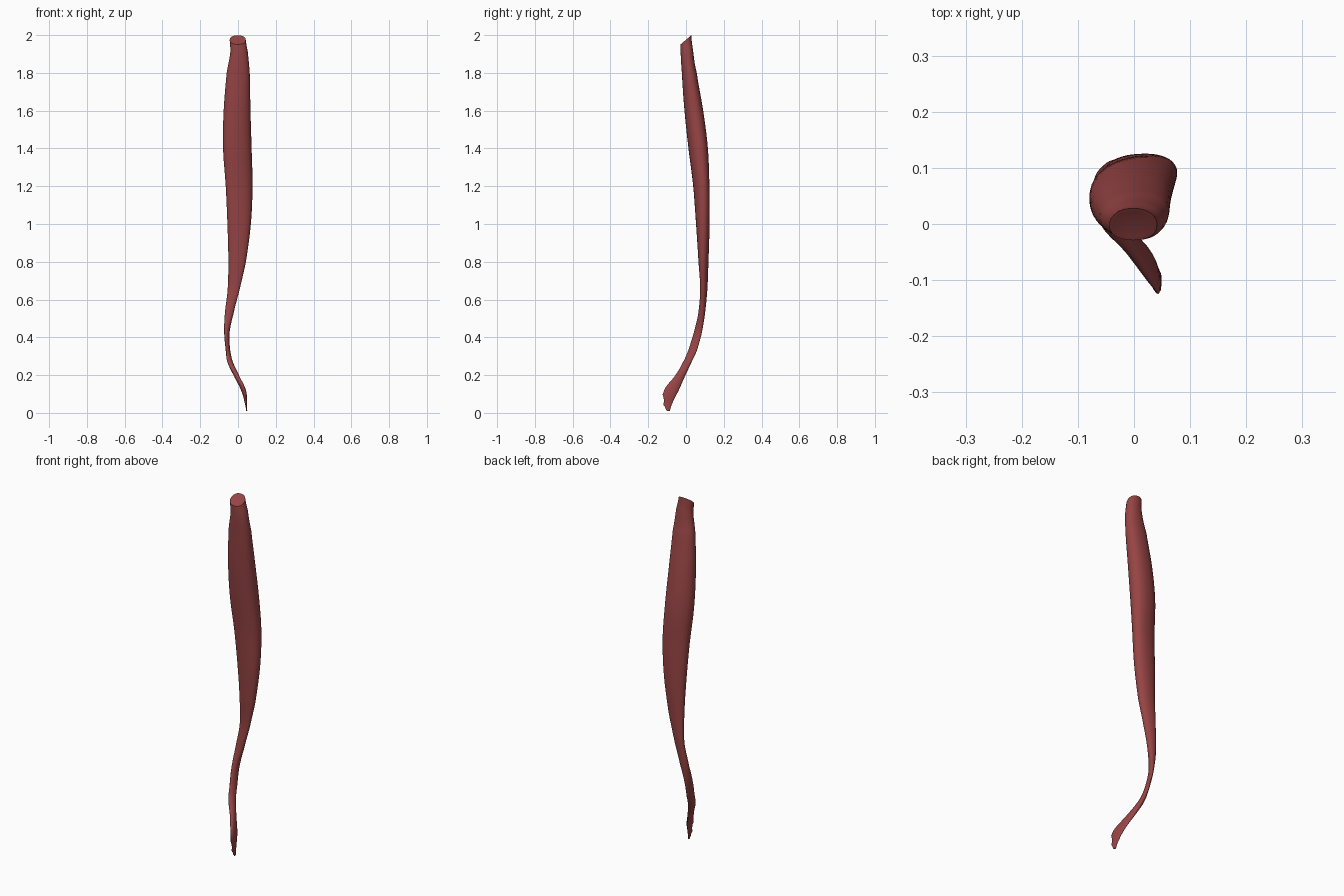
import bpy, bmesh, math, random

if "Cube" in bpy.data.objects:
    bpy.data.objects.remove(bpy.data.objects["Cube"])
random.seed(4)

# Body stations: z, x min, x max, y min, y max, skew of the oval (-1..1)
ROWS = [
    (0.01, 0.043, 0.049, -0.100, -0.085, -0.3),
    (0.05, 0.036, 0.048, -0.118, -0.072, -0.5),
    (0.12, 0.016, 0.042, -0.116, -0.038, -0.65),
    (0.20, -0.024, 0.005, -0.056, -0.003, -0.35),
    (0.27, -0.056, -0.027, -0.015, 0.030, 0.2),
    (0.33, -0.065, -0.041, 0.012, 0.058, 0.5),
    (0.42, -0.073, -0.045, 0.040, 0.083, 0.5),
    (0.52, -0.070, -0.025, 0.064, 0.100, 0.1),
    (0.65, -0.055, 0.008, 0.075, 0.113, -0.25),
    (0.80, -0.051, 0.042, 0.066, 0.119, -0.1),
    (1.00, -0.056, 0.068, 0.053, 0.125, 0.1),
    (1.20, -0.065, 0.077, 0.038, 0.124, 0.25),
    (1.40, -0.079, 0.072, 0.013, 0.116, 0.2),
    (1.60, -0.076, 0.066, -0.008, 0.091, 0.15),
    (1.80, -0.060, 0.062, -0.022, 0.057, 0.1),
    (1.91, -0.041, 0.052, -0.028, 0.037, 0.05),
    (1.975, -0.044, 0.041, -0.029, 0.028, 0.0),
]
SIDES, STEPS = 40, 6


def spline(i, t):
    """Smooth station between row i and i + 1."""
    p = [ROWS[min(max(k, 0), len(ROWS) - 1)] for k in (i - 1, i, i + 1, i + 2)]
    out = []
    for a, b, c, d in zip(*p):
        out.append(b + 0.5 * t * (c - a + t * (2*a - 5*b + 4*c - d + t * (3*(b - c) + d - a))))
    # height runs linearly, so the curve never doubles back
    out[0] = p[1][0] + t * (p[2][0] - p[1][0])
    return out


def ring(bm, row):
    """Oval section: rounded at the back, flatter in front."""
    z, x0, x1, y0, y1, skew = row
    cx, cy, hx, hy = (x0 + x1) / 2, (y0 + y1) / 2, (x1 - x0) / 2, (y1 - y0) / 2
    phase = math.asin(skew)
    verts = []
    for k in range(SIDES):
        a = math.tau * k / SIDES
        s = math.sin(a + phase)
        s = s if s > 0 else -(abs(s) ** 0.8)
        c = math.cos(a)
        c = math.copysign(abs(c) ** 0.92, c)
        y = cy + hy * s
        # slanted cut at the top end
        tilt = max(0, (z - 1.85) / 0.125) * 0.85 * (y - cy)
        verts.append(bm.verts.new((cx + hx * c, y, z + tilt)))
    return verts


def bridge(bm, a, b):
    for k in range(SIDES):
        n = (k + 1) % SIDES
        bm.faces.new((a[k], a[n], b[n], b[k]))


# Loft the belly and tendon
bm = bmesh.new()
stations = [spline(i, s / STEPS) for i in range(len(ROWS) - 1) for s in range(STEPS)]
stations.append(list(ROWS[-1]))
rings = [ring(bm, r) for r in stations]
for a, b in zip(rings, rings[1:]):
    bridge(bm, a, b)

# Slightly dished upper cap
top = rings[-1]
centre = sum((v.co for v in top), top[0].co * 0) / SIDES
inner = [bm.verts.new(centre.lerp(v.co, 0.8)) for v in top]
bridge(bm, top, inner)
hub = bm.verts.new((centre.x, centre.y, centre.z - 0.008))
for k in range(SIDES):
    bm.faces.new((inner[k], inner[(k + 1) % SIDES], hub))

# Frayed lower end
bm.faces.new(list(reversed(rings[0])))
for level in rings[1:2 * STEPS]:
    j = random.uniform(-0.005, 0.005)
    mid = sum(v.co.y for v in level) / SIDES
    for v in level:
        if v.co.y < mid:
            v.co.y += j

bmesh.ops.recalc_face_normals(bm, faces=bm.faces)
mesh = bpy.data.meshes.new("muscle")
bm.to_mesh(mesh)
bm.free()
muscle = bpy.data.objects.new("muscle", mesh)
bpy.context.collection.objects.link(muscle)

# Muscle red
mat = bpy.data.materials.new("muscle_red")
mat.diffuse_color = (0.31, 0.058, 0.058, 1)
mat.use_nodes = True
mat.node_tree.nodes["Principled BSDF"].inputs["Base Color"].default_value = mat.diffuse_color
mesh.materials.append(mat)

bpy.context.view_layer.objects.active = muscle
muscle.select_set(True)
bpy.ops.object.shade_smooth_by_angle(angle=math.radians(40))
